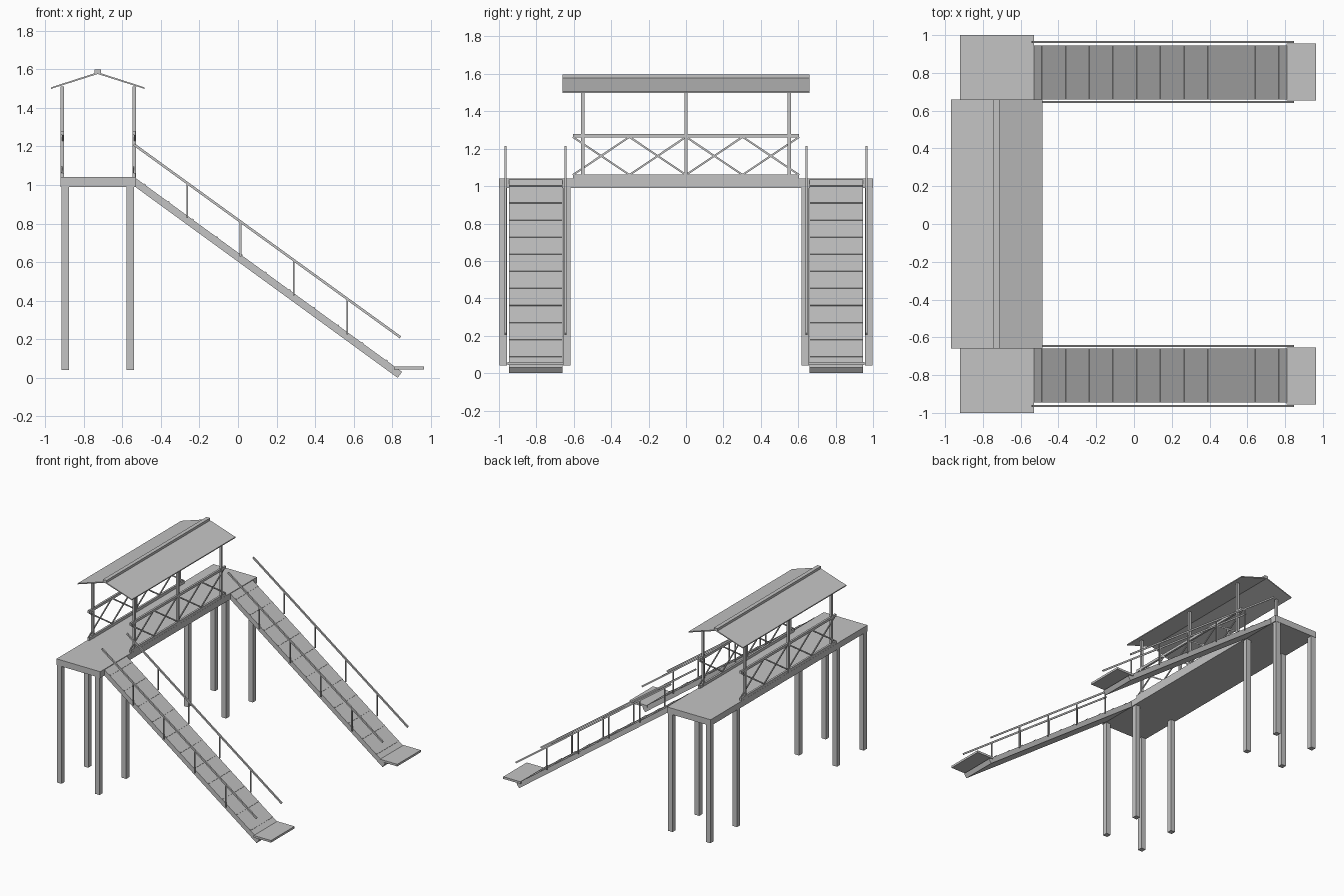
import bpy
import bmesh
from mathutils import Matrix, Vector

cube = bpy.data.objects.get("Cube")
if cube:
    bpy.data.objects.remove(cube, do_unlink=True)

grey = bpy.data.materials.new("plain_grey")
grey.use_nodes = True
COLOUR = (0.55, 0.55, 0.55, 1)
grey.diffuse_color = COLOUR
grey.node_tree.nodes["Principled BSDF"].inputs["Base Color"].default_value = COLOUR

X, Y = Vector((1, 0, 0)), Vector((0, 1, 0))


def finish(name, bm):
    bmesh.ops.recalc_face_normals(bm, faces=bm.faces)
    mesh = bpy.data.meshes.new(name)
    bm.to_mesh(mesh)
    bm.free()
    mesh.materials.append(grey)
    obj = bpy.data.objects.new(name, mesh)
    bpy.context.collection.objects.link(obj)


def box(name, x0, x1, y0, y1, z0, z1):
    bm = bmesh.new()
    centre = Vector((x0 + x1, y0 + y1, z0 + z1)) / 2
    size = Matrix.Diagonal((x1 - x0, y1 - y0, z1 - z0, 1))
    bmesh.ops.create_cube(bm, size=1, matrix=Matrix.Translation(centre) @ size)
    finish(name, bm)


def bar(name, start, end, side, width, depth):
    """Beam between two points; width runs along the side direction."""
    start, end = Vector(start), Vector(end)
    along = (end - start).normalized()
    turn = Matrix((side, along.cross(side), along)).transposed().to_4x4()
    size = Matrix.Diagonal((width, depth, (end - start).length, 1))
    bm = bmesh.new()
    bmesh.ops.create_cube(bm, size=1, matrix=Matrix.Translation((start + end) / 2) @ turn @ size)
    finish(name, bm)


def slope(x):
    """Height of the ramp surface."""
    return 1.035 - 0.7277 * (x + 0.53)


# Raised deck and its legs
DECK = 1.04
box("deck", -0.92, -0.53, -1, 1, 0.99, DECK)
for x in (-0.896, -0.558):
    for y in (-0.978, -0.638, 0.638, 0.978):
        box("leg", x - 0.02, x + 0.02, y - 0.02, y + 0.02, 0.042, 0.99)

# Two ramps with cleats, handrails and foot landings
down = Vector((1, 0, -0.7277)).normalized()
normal = Vector((-down.z, 0, down.x))
THICK = 0.038
for s in (-1, 1):
    mid = s * 0.803
    top = Vector((-0.53, mid, slope(-0.53)))
    foot = Vector((0.85, mid, slope(0.85)))
    sink = normal * THICK / 2
    bar("ramp", top - sink, foot - sink, Y, 0.286, THICK)
    for i in range(11):
        x = -0.485 + 0.1255 * i
        p = Vector((x, mid, slope(x)))
        bar("cleat", p - down * 0.005, p + down * 0.005, Y, 0.28, 0.008)
    low, high = sorted((s * 0.655, s * 0.955))
    box("landing", 0.808, 0.963, low, high, 0.043, 0.06)
    for y in (s * 0.645, s * 0.964):
        bar("handrail", (-0.54, y, 1.21), (0.842, y, 0.21), Y, 0.011, 0.013)
        for x in (-0.262, 0.013, 0.289, 0.566):
            box("handrail_post", x - 0.004, x + 0.004, y - 0.004, y + 0.004,
                slope(x) - 0.012, slope(x) + 0.168)

# Shelter posts, side rails and crossed braces
BAY = 0.3025
for x in (-0.911, -0.539):
    for y in (-0.553, 0, 0.553):
        box("shelter_post", x - 0.009, x + 0.009, y - 0.009, y + 0.009, DECK, 1.51)
    box("top_rail", x - 0.008, x + 0.008, -0.605, 0.605, 1.26, 1.28)
    box("bottom_rail", x - 0.008, x + 0.008, -0.605, 0.605, DECK, 1.062)
    for i in range(4):
        a = (i - 2) * BAY
        b = a + BAY
        bar("brace", (x - 0.003, a, 1.06), (x - 0.003, b, 1.263), X, 0.007, 0.01)
        bar("brace", (x + 0.003, a, 1.263), (x + 0.003, b, 1.06), X, 0.007, 0.01)

# Gable roof with ridge cap
bm = bmesh.new()
RIDGE = -0.727
profile = [(-0.242, 1.506), (0, 1.584), (0.242, 1.506),
           (0.242, 1.498), (0, 1.575), (-0.242, 1.498)]
face = bm.faces.new([bm.verts.new((RIDGE + x, -0.66, z)) for x, z in profile])
grown = bmesh.ops.extrude_face_region(bm, geom=[face])["geom"]
bmesh.ops.translate(bm, vec=Y * 1.32, verts=[v for v in grown if isinstance(v, bmesh.types.BMVert)])
finish("roof", bm)
box("ridge_cap", RIDGE - 0.016, RIDGE + 0.016, -0.66, 0.66, 1.577, 1.598)
